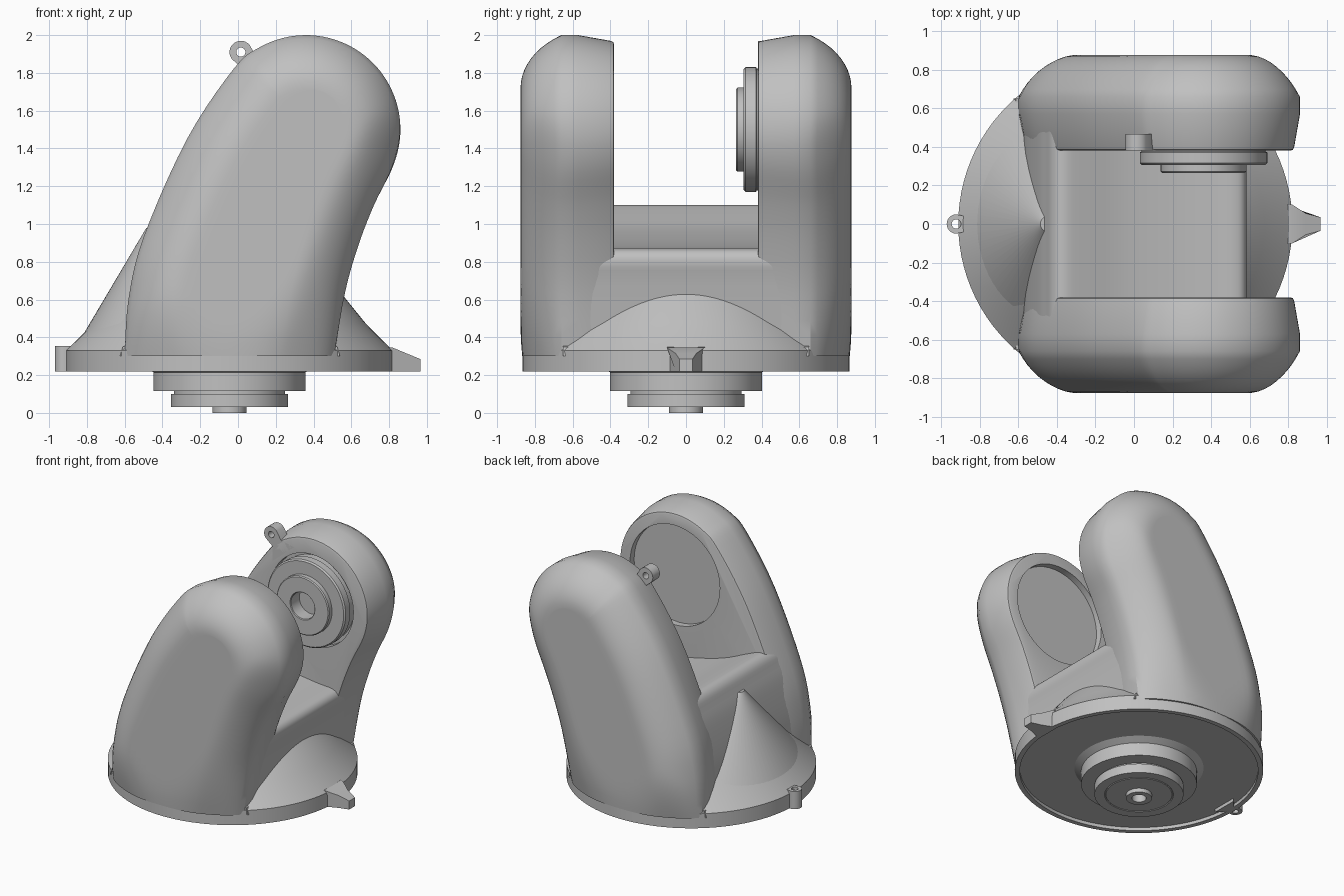
import bpy, bmesh
from math import sin, cos, pi, radians
from mathutils import Matrix, Vector

if "Cube" in bpy.data.objects:
    bpy.data.objects.remove(bpy.data.objects["Cube"])

grey = bpy.data.materials.new("matte grey")
grey.use_nodes = True
grey.diffuse_color = (0.53, 0.53, 0.53, 1)
grey.node_tree.nodes["Principled BSDF"].inputs["Base Color"].default_value = grey.diffuse_color

AXIS_X = -0.045                      # centre of the round base
BASE_R = 0.865
PIVOT = Vector((0.36, 0, 1.5))       # joint axis through the arms
TO_Y = Matrix.Rotation(-pi / 2, 4, "X")   # turns local z into y


def make(name, bm, matrix=Matrix(), angle=30):
    bmesh.ops.transform(bm, matrix=matrix, verts=bm.verts)
    bmesh.ops.recalc_face_normals(bm, faces=bm.faces)
    mesh = bpy.data.meshes.new(name)
    bm.to_mesh(mesh)
    bm.free()
    ob = bpy.data.objects.new(name, mesh)
    bpy.context.collection.objects.link(ob)
    mesh.materials.append(grey)
    smooth(ob, angle)
    return ob


def smooth(ob, angle=30):
    bpy.ops.object.select_all(action="DESELECT")
    ob.select_set(True)
    bpy.context.view_layer.objects.active = ob
    bpy.ops.object.shade_smooth_by_angle(angle=radians(angle))


def lathe(name, profile, matrix=Matrix(), steps=80):
    bm = bmesh.new()
    vs = [bm.verts.new((r, 0, z)) for r, z in profile]
    es = [bm.edges.new(p) for p in zip(vs, vs[1:])]
    bmesh.ops.spin(bm, geom=vs + es, axis=(0, 0, 1), cent=(0, 0, 0),
                   angle=2 * pi, steps=steps)
    bmesh.ops.remove_doubles(bm, verts=bm.verts, dist=1e-4)
    return make(name, bm, matrix)


def prism(name, points, height, matrix=Matrix(), shape=None):
    """Extrude a flat outline along local z."""
    bm = bmesh.new()
    face = bm.faces.new([bm.verts.new((x, y, 0)) for x, y in points])
    new = bmesh.ops.extrude_face_region(bm, geom=[face])["geom"]
    for v in new:
        if isinstance(v, bmesh.types.BMVert):
            v.co.z += height
    if shape:
        for v in bm.verts:
            shape(v.co)
    return make(name, bm, matrix)


def drill(ob, radius, z0, z1, matrix):
    """Cut a round hole along the matrix's z axis."""
    cutter = lathe("hole_cutter", [(0, z0), (radius, z0), (radius, z1), (0, z1)], matrix, 48)
    cutter.hide_render = True
    mod = ob.modifiers.new("hole", "BOOLEAN")
    mod.operation, mod.object, mod.solver = "DIFFERENCE", cutter, "EXACT"
    bpy.ops.object.select_all(action="DESELECT")
    bpy.context.view_layer.objects.active = ob
    # the hole goes before the smoothing step
    ob.modifiers.move(len(ob.modifiers) - 1, 0)
    bpy.ops.object.modifier_apply(modifier="hole")
    bpy.data.objects.remove(cutter)
    smooth(ob)


def catmull(points, n):
    pts, out = [Vector(p) for p in points], []
    for i in range(len(pts) - 1):
        a, b = pts[max(i - 1, 0)], pts[i]
        c, d = pts[i + 1], pts[min(i + 2, len(pts) - 1)]
        for k in range(n):
            t = k / n
            out.append(0.5 * (2 * b + (c - a) * t + (2 * a - 5 * b + 4 * c - d) * t * t
                              + (3 * b - a - 3 * c + d) * t ** 3))
    return out + [pts[-1]]


# Side outline of the arms: leaning sides and a round head
back = [(-0.6, 0.3), (-0.58, 0.6), (-0.5, 0.93), (-0.27, 1.45)]
head = [(PIVOT.x + 0.5 * cos(radians(140 - 20.25 * i)),
         PIVOT.z + 0.5 * sin(radians(140 - 20.25 * i))) for i in range(9)]
front = [(0.72, 1.1), (0.635, 0.88), (0.565, 0.63), (0.51, 0.3)]
outline = catmull(back + head + front, 5)
COUNT = len(outline)


def inset(dist):
    pts = []
    for i, p in enumerate(outline):
        t = (outline[min(i + 1, COUNT - 1)] - outline[max(i - 1, 0)]).normalized()
        q = p + Vector((t.y, -t.x)) * dist
        if i in (0, COUNT - 1):
            q.y = 0.3
        pts.append(q)
    return pts


def soft_min(a, b, width=0.04):
    h = max(width - abs(a - b), 0) / width
    return min(a, b) - h * h * width / 4


def arm(name, side, seat):
    bm = bmesh.new()
    # rings from the inner edge to the rounded outer face
    steps = [(0.38, 0.05), (0.385, 0.036), (0.4, 0.03), (0.57, 0), (0.66, 0)]
    start = radians(33)
    for k in range(1, 11):
        a = start + (pi / 2 - start) * k / 10
        steps.append((0.66 + 0.216 * (sin(a) - sin(start)) / (1 - sin(start)),
                      0.28 * (1 - cos(a) / cos(start))))
    rings = [[bm.verts.new((p.x, y, p.y)) for p in inset(d)] for y, d in steps]
    for r, s in zip(rings, rings[1:]):
        for i in range(COUNT - 1):
            bm.faces.new((r[i], r[i + 1], s[i + 1], s[i]))
    # outer face as a grid between the two sides
    last, half, cuts = rings[-1], COUNT // 2, 12
    rows = []
    for i in range(half):
        a, b = last[i], last[COUNT - 1 - i]
        rows.append([a] + [bm.verts.new(a.co.lerp(b.co, k / cuts)) for k in range(1, cuts)] + [b])
    for r, s in zip(rows, rows[1:]):
        for k in range(cuts):
            bm.faces.new((r[k], r[k + 1], s[k + 1], s[k]))
    bm.faces.new(rows[-1] + ([last[half]] if COUNT % 2 else []))
    bm.faces.new(rings[0])
    bm.faces.new([r[0] for r in rings] + rows[0][1:-1] + [r[-1] for r in reversed(rings)])
    # blend the foot into the round base
    for v in bm.verts:
        flat = Vector((v.co.x - AXIS_X, v.co.y))
        flat *= soft_min(flat.length, 0.878 + 0.22 * (v.co.z - 0.3)) / flat.length
        v.co.x, v.co.y = flat.x + AXIS_X, flat.y * side
    ob = make(name, bm)
    # shallow round seat on the inner face
    drill(ob, seat, 0.3, 0.43, Matrix.Translation(PIVOT) @ Matrix.Rotation(-side * pi / 2, 4, "X"))


arm("front_arm", -1, 0.38)
arm("back_arm", 1, 0.35)

# Saddle block between the arms, with rounded upper edges
saddle = catmull([(-0.585, 0.32), (-0.56, 0.6), (-0.5, 0.87), (-0.455, 1.0), (-0.42, 1.075),
                  (-0.36, 1.1), (-0.25, 1.06), (-0.05, 0.975), (0.2, 0.91), (0.4, 0.88),
                  (0.52, 0.87), (0.57, 0.845), (0.583, 0.79), (0.56, 0.68), (0.5, 0.32)], 4)
prism("saddle_block", [(x, -z) for x, z in saddle], 1.14, Matrix.Translation((0, -0.57, 0)) @ TO_Y)

# Round base with hollow underside and stepped shaft
base_at = Matrix.Translation((AXIS_X, 0, 0))
lathe("base_and_shaft", [
    (0, 0.06), (0.05, 0.06), (0.05, 0), (0.09, 0), (0.09, 0.03), (0.23, 0.03), (0.235, 0.035),
    (0.24, 0.03), (0.31, 0.03), (0.31, 0.1), (0.295, 0.1), (0.295, 0.115), (0.403, 0.115),
    (0.403, 0.215), (0.45, 0.245), (0.83, 0.245), (0.83, 0.22), (BASE_R, 0.22), (BASE_R, 0.33),
    (0.72, 0.475), (0.59, 0.635), (0.53, 0.69), (0, 0.69)], base_at, 96)

# Leaning cone that runs up the back wall
bm = bmesh.new()
bmesh.ops.create_cone(bm, segments=96, radius1=0.825, radius2=0.04, depth=0.65, cap_ends=True)
for v in bm.verts:
    if v.co.z > 0:
        v.co.x -= 0.4
make("rear_cone", bm, Matrix.Translation((AXIS_X, 0, 0.655)))

# Joint boss on the back arm
lathe("joint_boss", [
    (0, 0.07), (0.1, 0.07), (0.1, 0.17), (0.105, 0.175), (0.215, 0.175), (0.222, 0.168),
    (0.222, 0.135), (0.32, 0.135), (0.33, 0.125), (0.33, 0.07), (0.322, 0.064), (0.322, 0), (0, 0)],
    Matrix.Translation(PIVOT + Vector((0, 0.44, 0))) @ Matrix.Rotation(pi / 2, 4, "X"))


def eyelet(name, radius, root, width, height, matrix):
    """Drop-shaped lug with a hole, pointing away from local +x."""
    arc = [(-radius * cos(a), -radius * sin(a)) for a in (radians(15 * k) for k in range(-6, 7))]
    ob = prism(name, arc + [(root * 0.45, -radius * 0.8), (root, -width), (root, width),
                            (root * 0.45, radius * 0.8)], height, matrix)
    drill(ob, 0.024, -0.1, height + 0.1, matrix)


eyelet("base_eyelet", 0.05, 0.1, 0.1, 0.135, Matrix.Translation((-0.92, 0, 0.22)))
eyelet("arm_eyelet", 0.06, 0.16, 0.12, 0.085,
       Matrix.Translation((0.015, 0.38, 1.91)) @ TO_Y @ Matrix.Rotation(radians(50), 4, "Z"))


# Pointer lug on the base, narrowing to its tip
def narrow(co):
    width = 0.035 if co.x > 0.95 else 0.055 if co.x > 0.88 else 0.1
    co.z = width if co.z > 0.1 else -width


lug = [(0.78, 0.22), (0.89, 0.22), (0.965, 0.22), (0.965, 0.285), (0.89, 0.315), (0.82, 0.345), (0.78, 0.35)]
prism("base_pointer", [(x, -z) for x, z in lug], 0.2, TO_Y, narrow)

# Small stops where the arm edges meet the base
for x, tilt in ((-0.59, -1), (0.505, 1)):
    for side in (-1, 1):
        prism("arm_stop", [(x, -0.3), (x + 0.035 * tilt, -0.3), (x + 0.02 * tilt, -0.35), (x, -0.36)],
              0.03, Matrix.Translation((0, side * 0.635 - 0.015, 0)) @ TO_Y)
